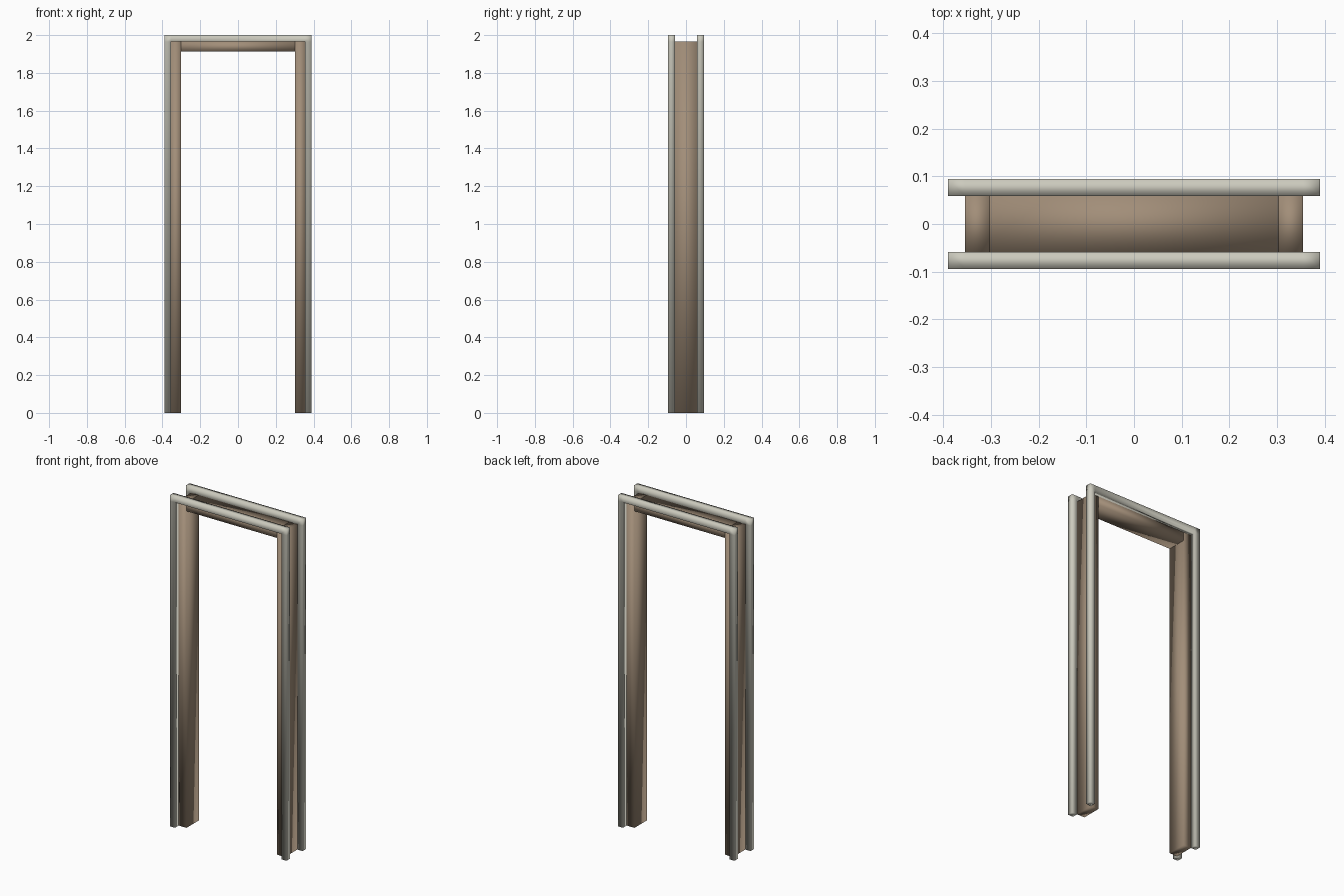
import bpy
import bmesh
from mathutils import Vector

cube = bpy.data.objects.get("Cube")
if cube:
    bpy.data.objects.remove(cube, do_unlink=True)

# Overall sizes
HALF_W, HEIGHT = 0.39, 2.0
TRIM = 0.035                      # thickness of the square trim
IN_X = HALF_W - TRIM              # outer face of the jambs
IN_Z = HEIGHT - TRIM              # top of the jambs
BOARD = 0.052                     # thickness of the lining boards
LINING_Y, TRIM_Y = 0.059, 0.094


def material(name, colour):
    mat = bpy.data.materials.new(name)
    mat.use_nodes = True
    mat.diffuse_color = (*colour, 1)
    bsdf = mat.node_tree.nodes["Principled BSDF"]
    bsdf.inputs["Base Color"].default_value = (*colour, 1)
    bsdf.inputs["Roughness"].default_value = 0.8
    return mat


def extruded(name, rects, y0, y1, mat):
    """Join x-z rectangles into one sheet and extrude it from y0 to y1."""
    bm = bmesh.new()
    for xa, xb, za, zb in rects:
        corners = ((xa, za), (xb, za), (xb, zb), (xa, zb))
        bm.faces.new([bm.verts.new((x, y0, z)) for x, z in corners])
    bmesh.ops.remove_doubles(bm, verts=bm.verts, dist=0.0001)
    solid = bmesh.ops.extrude_face_region(bm, geom=bm.faces[:], use_keep_orig=True)
    moved = [v for v in solid["geom"] if isinstance(v, bmesh.types.BMVert)]
    bmesh.ops.translate(bm, verts=moved, vec=Vector((0, y1 - y0, 0)))
    bmesh.ops.recalc_face_normals(bm, faces=bm.faces)
    for face in bm.faces:
        face.smooth = True
    mesh = bpy.data.meshes.new(name)
    bm.to_mesh(mesh)
    bm.free()
    mesh.materials.append(mat)
    obj = bpy.data.objects.new(name, mesh)
    bpy.context.collection.objects.link(obj)
    return obj


wood = material("brown wood", (0.36, 0.27, 0.19))
paint = material("pale grey trim", (0.60, 0.59, 0.51))

# Lining boards: two jambs and the head between them
inner = IN_X - BOARD
for side, xa, xb in (("left", inner, IN_X), ("right", -IN_X, -inner)):
    extruded(side + "_jamb", [(xa, xb, 0, IN_Z)], -LINING_Y, LINING_Y, wood)
extruded("head_board", [(-inner, inner, IN_Z - BOARD, IN_Z)],
         -LINING_Y, LINING_Y, wood)

# Trim: one continuous hoop on the front and one on the back
hoop = [(-IN_X, IN_X, IN_Z, HEIGHT)]
for xa, xb in ((-HALF_W, -IN_X), (IN_X, HALF_W)):
    hoop += [(xa, xb, 0, IN_Z), (xa, xb, IN_Z, HEIGHT)]
extruded("front_trim", hoop, -TRIM_Y, -LINING_Y, paint)
extruded("back_trim", hoop, LINING_Y, TRIM_Y, paint)
